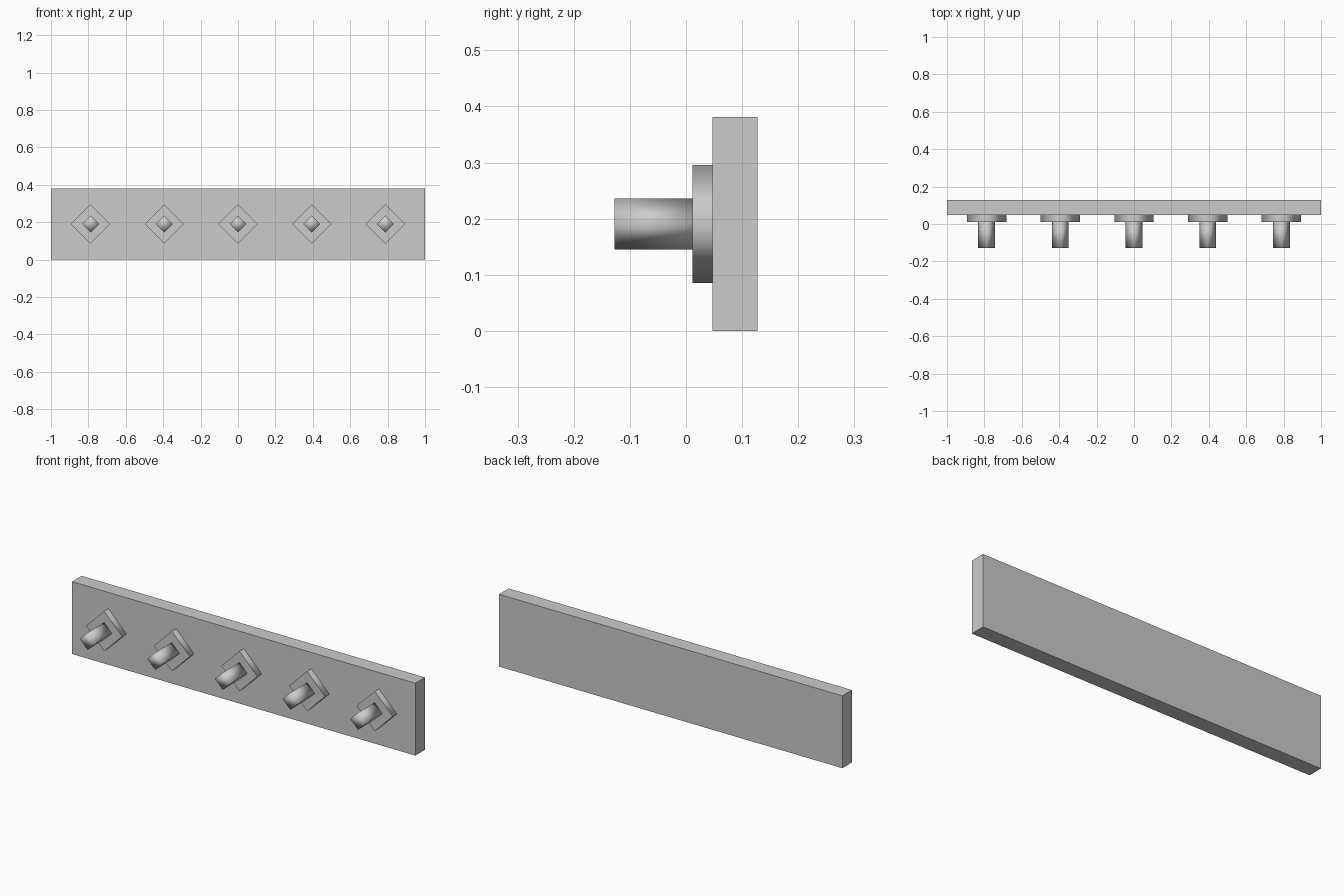
import bpy
from math import radians

cube = bpy.data.objects.get("Cube")
if cube:
    bpy.data.objects.remove(cube, do_unlink=True)

grey = bpy.data.materials.new("plain_grey")
grey.use_nodes = True
colour = (0.6, 0.6, 0.6, 1)
grey.diffuse_color = colour
grey.node_tree.nodes["Principled BSDF"].inputs["Base Color"].default_value = colour

HEIGHT = 0.381
BOARD_FRONT, BOARD_BACK = 0.047, 0.127
PLATE_FRONT, PEG_FRONT = 0.012, -0.127


def diamond_prism(name, x, radius, front, back):
    """Four-sided bar along y, standing on its corner."""
    bpy.ops.mesh.primitive_cylinder_add(
        vertices=4, radius=radius, depth=back - front,
        location=(x, (front + back) / 2, HEIGHT / 2),
        rotation=(radians(90), 0, 0))
    obj = bpy.context.object
    obj.name = name
    obj.data.materials.append(grey)
    return obj


# Backing board
bpy.ops.mesh.primitive_cube_add(
    size=1, location=(0, (BOARD_FRONT + BOARD_BACK) / 2, HEIGHT / 2))
board = bpy.context.object
board.name = "backing_board"
board.scale = (2, BOARD_BACK - BOARD_FRONT, HEIGHT)
bpy.ops.object.transform_apply(location=False, rotation=False, scale=True)
board.data.materials.append(grey)

# Row of pegs, each on a diamond mounting plate
for i in range(5):
    x = (i - 2) * 0.394
    diamond_prism(f"mounting_plate_{i + 1}", x, 0.105, PLATE_FRONT, BOARD_FRONT)
    bpy.ops.object.shade_smooth_by_angle(angle=radians(91))
    for poly in bpy.context.object.data.polygons:
        if abs(poly.normal.z) > 0.9:
            poly.use_smooth = False
    diamond_prism(f"peg_{i + 1}", x, 0.045, PEG_FRONT, PLATE_FRONT)
    bpy.ops.object.shade_smooth()
